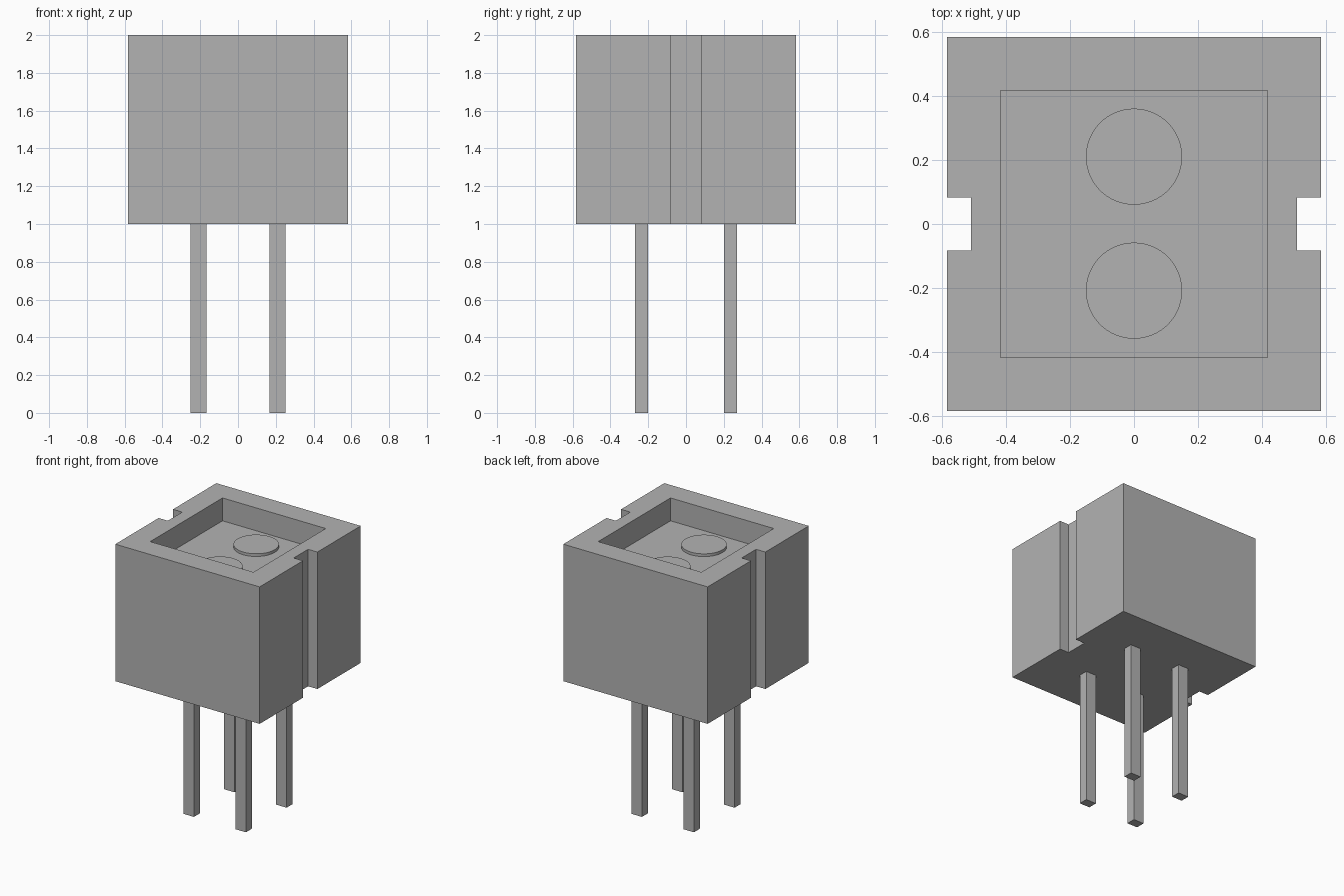
import bpy
import bmesh

cube = bpy.data.objects.get("Cube")
if cube:
    bpy.data.objects.remove(cube, do_unlink=True)

HALF = 0.583           # half width of the housing
BOTTOM, TOP = 1.0, 2.0
NOTCH_X, NOTCH_Y = 0.508, 0.083
POCKET = 0.417         # half width of the pocket
FLOOR = TOP - 0.167

grey = bpy.data.materials.new("plain grey")
grey.use_nodes = True
grey.diffuse_color = (0.45, 0.45, 0.45, 1)
grey.node_tree.nodes["Principled BSDF"].inputs["Base Color"].default_value = (0.45, 0.45, 0.45, 1)


def prism(name, outline, z0, z1):
    """Extrude a flat outline from z0 up to z1."""
    bm = bmesh.new()
    base = bm.faces.new([bm.verts.new((x, y, z0)) for x, y in outline])
    top = bmesh.ops.extrude_face_region(bm, geom=[base], use_keep_orig=True)["geom"]
    verts = [v for v in top if isinstance(v, bmesh.types.BMVert)]
    bmesh.ops.translate(bm, vec=(0, 0, z1 - z0), verts=verts)
    bmesh.ops.recalc_face_normals(bm, faces=bm.faces)
    mesh = bpy.data.meshes.new(name)
    bm.to_mesh(mesh)
    bm.free()
    mesh.materials.append(grey)
    obj = bpy.data.objects.new(name, mesh)
    bpy.context.collection.objects.link(obj)
    return obj


def rectangle(cx, cy, hx, hy):
    return [(cx - hx, cy - hy), (cx + hx, cy - hy), (cx + hx, cy + hy), (cx - hx, cy + hy)]


# Housing with a notch down each side
right_half = [(HALF, -HALF), (HALF, -NOTCH_Y), (NOTCH_X, -NOTCH_Y),
              (NOTCH_X, NOTCH_Y), (HALF, NOTCH_Y), (HALF, HALF)]
housing = prism("housing", right_half + [(-x, -y) for x, y in right_half], BOTTOM, TOP)

# Square pocket cut into the top
cutter = prism("pocket_cutter", rectangle(0, 0, POCKET, POCKET), FLOOR, TOP + 0.2)
cutter.hide_render = True
cut = housing.modifiers.new("pocket", "BOOLEAN")
cut.operation = "DIFFERENCE"
cut.solver = "EXACT"
cut.object = cutter
bpy.context.view_layer.objects.active = housing
bpy.ops.object.modifier_apply(modifier=cut.name)
bpy.data.objects.remove(cutter, do_unlink=True)

# Two round lenses on the pocket floor
for side, y in (("front", -0.208), ("back", 0.21)):
    bpy.ops.mesh.primitive_cylinder_add(vertices=64, radius=0.15, depth=0.02,
                                        location=(0, y, FLOOR + 0.01))
    lens = bpy.context.object
    lens.name = side + "_lens"
    lens.data.materials.append(grey)
    bpy.ops.object.shade_smooth_by_angle()

# Four straight pins under the housing
for side_x, sx in (("left", 1), ("right", -1)):
    for side_y, sy in (("front", -1), ("back", 1)):
        prism(f"{side_y}_{side_x}_pin", rectangle(sx * 0.21, sy * 0.235, 0.042, 0.034), 0, BOTTOM)
